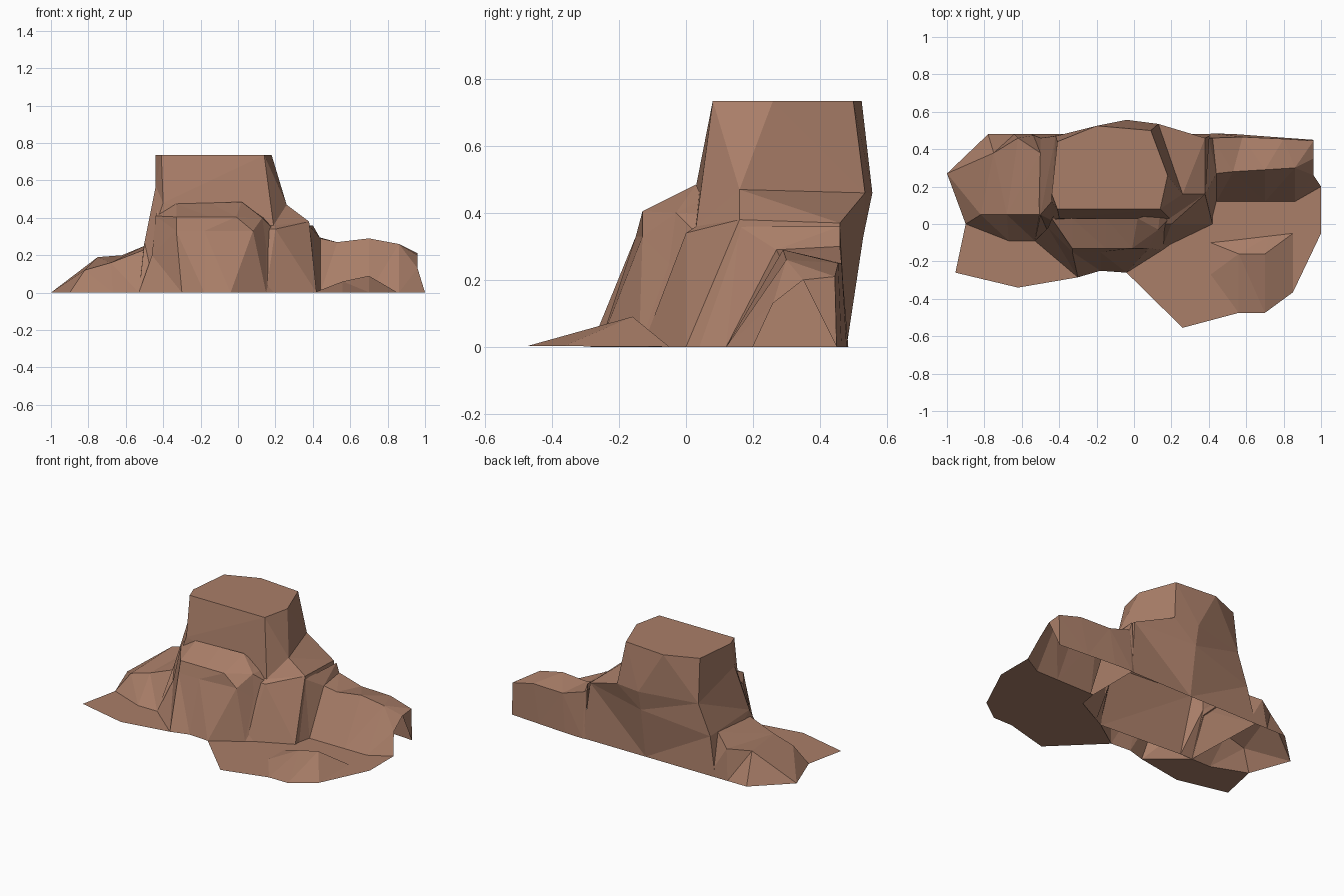
import bpy, bmesh

rock = bpy.data.materials.new("red_rock")
rock.diffuse_color = (0.40, 0.21, 0.14, 1)


def loft(name, rows, closed=False, cap=False):
    """Skin neighbouring rows of points; closed joins row ends, cap fills the first row."""
    bm = bmesh.new()
    v = [[bm.verts.new(p) for p in row] for row in rows]
    n = len(rows[0])
    for a, b in zip(v, v[1:]):
        for i in range(n if closed else n - 1):
            j = (i + 1) % n
            bm.faces.new((b[i], b[j], a[j], a[i]))
    if cap:
        bm.faces.new(v[0])
    finish(name, bm)


def finish(name, bm):
    bmesh.ops.remove_doubles(bm, verts=bm.verts, dist=0.001)
    bmesh.ops.triangulate(bm, faces=bm.faces)
    bm.normal_update()
    if sum(f.normal.z * f.calc_area() for f in bm.faces) < 0:
        bmesh.ops.reverse_faces(bm, faces=bm.faces)
    mesh = bpy.data.meshes.new(name)
    bm.to_mesh(mesh)
    bm.free()
    mesh.materials.append(rock)
    bpy.context.collection.objects.link(bpy.data.objects.new(name, mesh))


def ground(name, outline):
    bm = bmesh.new()
    bm.faces.new([bm.verts.new((x, y, 0)) for x, y in outline])
    finish(name, bm)


# Tall flat-topped butte, open underneath
loft("butte", [
    [(-.44, .16, .735), (-.41, .08, .735), (.14, .08, .735), (.18, .26, .735),
     (.09, .50, .735), (-.20, .525, .735), (-.41, .44, .735)],
    [(-.44, .12, .57), (-.40, .03, .48), (.19, .03, .36), (.26, .16, .47),
     (.13, .535, .46), (-.04, .557, .46), (-.42, .47, .45)],
    [(-.50, .05, .27), (-.44, .02, .36), (.20, .0, .34), (.38, .16, .38),
     (.38, .46, .37), (-.04, .53, .33), (-.50, .46, .25)],
    [(-.53, -.09, 0), (-.44, -.09, 0), (.15, -.13, 0), (.42, 0, 0),
     (.42, .48, 0), (-.04, .48, 0), (-.55, .48, 0)],
], closed=True, cap=True)

# Lower ledge in front of the butte
loft("front_ledge", [
    [(-.42, .06, .47), (-.33, .03, .475), (-.15, .03, .48), (.02, .03, .485), (.08, .05, .44), (.14, .08, .40)],
    [(-.44, .03, .41), (-.33, -.13, .405), (-.15, -.13, .405), (-.01, -.13, .405), (.13, -.03, .40), (.19, .03, .34)],
    [(-.46, -.02, .2), (-.33, -.15, .33), (-.18, -.15, .33), (.08, -.13, .33), (.15, -.05, .25), (.20, 0, .2)],
    [(-.53, -.09, 0), (-.30, -.285, 0), (-.18, -.25, 0), (-.04, -.26, 0), (.15, -.14, 0), (.22, -.09, 0)],
])

# Ridge running to the right
loft("right_ridge", [
    [(.41, .0, 0), (.38, .16, .36), (.40, .46, .36), (.40, .48, 0)],
    [(.44, .12, 0), (.44, .27, .29), (.42, .46, .30), (.42, .485, 0)],
    [(.55, .12, 0), (.53, .28, .27), (.58, .465, .25), (.55, .48, 0)],
    [(.70, .12, 0), (.70, .29, .29), (.80, .455, .25), (.75, .465, 0)],
    [(.86, .12, 0), (.86, .30, .26), (.96, .445, .21), (.96, .45, 0)],
    [(1.0, .20, 0), (.96, .26, .13), (.96, .35, .20), (.96, .45, 0)],
])

# Low shoulder sloping down to the left
loft("left_shoulder", [
    [(-1, .27, 0)] * 4,
    [(-.90, 0, 0), (-.82, .05, .12), (-.75, .38, .19), (-.78, .48, 0)],
    [(-.67, -.09, 0), (-.68, .05, .16), (-.62, .46, .20), (-.64, .48, 0)],
    [(-.53, -.09, 0), (-.50, .05, .23), (-.50, .38, .25), (-.50, .48, 0)],
])

# Flat ground skirts
ground("right_ground", [(-.04, -.26), (.26, -.555), (.56, -.475), (.70, -.475), (.85, -.365),
                        (1, -.05), (1, .20), (.86, .12), (.42, .12), (.40, 0), (.15, -.13)])
ground("left_ground", [(-.90, 0), (-.955, -.26), (-.62, -.34), (-.30, -.285), (-.53, -.09), (-.67, -.09)])

# Low mound on the right ground
loft("mound", [
    [(.41, -.10, 0), (.41, -.10, 0), (.41, -.27, .002)],
    [(.55, -.085, 0), (.56, -.16, .06), (.56, -.475, .002)],
    [(.72, -.065, 0), (.70, -.16, .09), (.70, -.475, .002)],
    [(.85, -.05, 0), (.85, -.05, 0), (.85, -.365, .002)],
])
